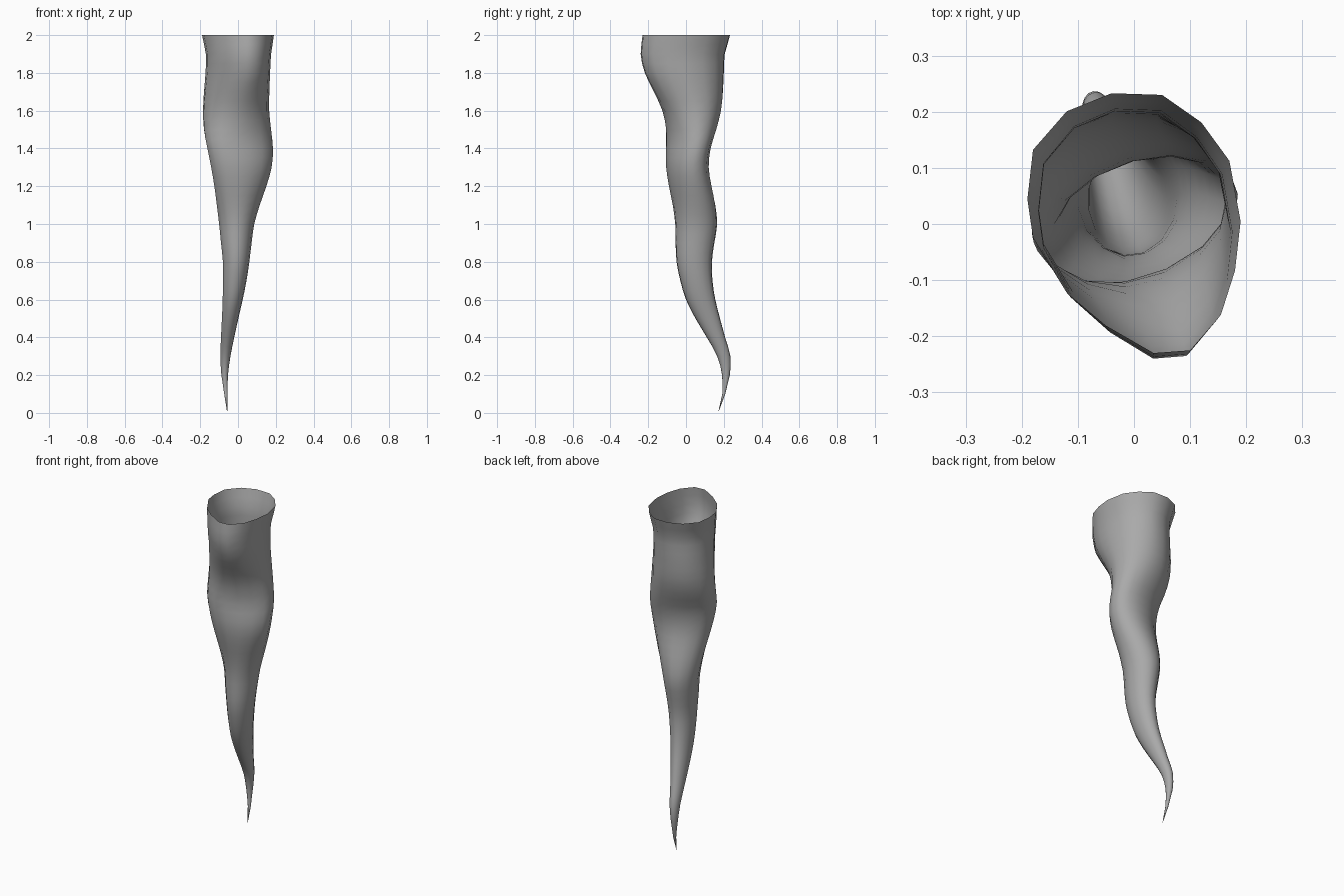
import bpy, bmesh, math

if "Cube" in bpy.data.objects:
    bpy.data.objects.remove(bpy.data.objects["Cube"])

# Rim outline seen from above (counter-clockwise)
RIM = [(.19, 0), (.17, .11), (.12, .18), (.05, .23), (-.04, .233), (-.12, .20), (-.18, .13),
       (-.19, .04), (-.18, -.03), (-.12, -.13), (-.05, -.19), (.035, -.24), (.10, -.235),
       (.155, -.17), (.18, -.09)]
SIDES = len(RIM)

# Sections: z, x min, x max, y min, y max
SECTIONS = [
    (2.0, -.19, .19, -.23, .233), (1.9, -.17, .175, -.24, .205), (1.8, -.172, .17, -.218, .2),
    (1.7, -.18, .166, -.17, .195), (1.6, -.185, .165, -.125, .185), (1.5, -.18, .175, -.105, .16),
    (1.4, -.162, .185, -.107, .13), (1.3, -.142, .178, -.105, .12), (1.2, -.125, .15, -.09, .135),
    (1.1, -.112, .115, -.07, .155), (1.0, -.1, .086, -.057, .165), (.9, -.09, .072, -.055, .15),
    (.8, -.08, .06, -.05, .137), (.7, -.08, .045, -.03, .14), (.6, -.081, .025, 0, .155),
    (.5, -.085, .002, .05, .18), (.4, -.09, -.02, .11, .207), (.3, -.093, -.04, .165, .235),
    (.2, -.088, -.053, .191, .232), (.1, -.073, -.056, .192, .208)]
TIP = (-.057, .17, 0)


def smooth_sections(s):
    # Insert a curved in-between section in every gap
    out = []
    for i in range(len(s) - 1):
        p, a, b, n = s[max(i - 1, 0)], s[i], s[i + 1], s[min(i + 2, len(s) - 1)]
        mid = [(9 * (v + w) - u - x) / 16 for u, v, w, x in zip(p, a, b, n)]
        mid[0] = (a[0] + b[0]) / 2
        out += [a, mid]
    return out + [s[-1]]


def fit(values, lo, hi):
    a, b = min(values), max(values)
    return [lo + (v - a) / (b - a) * (hi - lo) for v in values]


def ring(z, x0, x1, y0, y1):
    # Egg-shaped at the mouth, slanted oval at the neck, round below
    egg = min(1, max(0, (z - 1.45) / .35))
    slant = .4 * max(0, 1 - abs(z - 1.42) / .4)
    xs, ys = [], []
    for i, (rx, ry) in enumerate(RIM):
        a = math.tau * i / SIDES
        xs.append(egg * rx / .19 + (1 - egg) * math.cos(a))
        ys.append(egg * ry / .236 + (1 - egg) * (math.sin(a) + slant * math.cos(a)))
    return [(x, y, z) for x, y in zip(fit(xs, x0, x1), fit(ys, y0, y1))]


# Open-mouthed twisting horn
bm = bmesh.new()
rings = [[bm.verts.new(p) for p in ring(*s)] for s in smooth_sections(SECTIONS)]
for upper, lower in zip(rings, rings[1:]):
    for i in range(SIDES):
        j = (i + 1) % SIDES
        bm.faces.new((lower[i], lower[j], upper[j], upper[i]))
tip = bm.verts.new(TIP)
for i in range(SIDES):
    bm.faces.new((tip, rings[-1][(i + 1) % SIDES], rings[-1][i]))
for f in bm.faces:
    f.smooth = True
mesh = bpy.data.meshes.new("twisted_horn")
bm.to_mesh(mesh)
bm.free()

# Dark grey surface
grey = bpy.data.materials.new("dark_grey")
grey.diffuse_color = (.4, .4, .4, 1)
grey.use_nodes = True
grey.node_tree.nodes["Principled BSDF"].inputs["Base Color"].default_value = grey.diffuse_color
mesh.materials.append(grey)
bpy.context.collection.objects.link(bpy.data.objects.new("twisted_horn", mesh))
